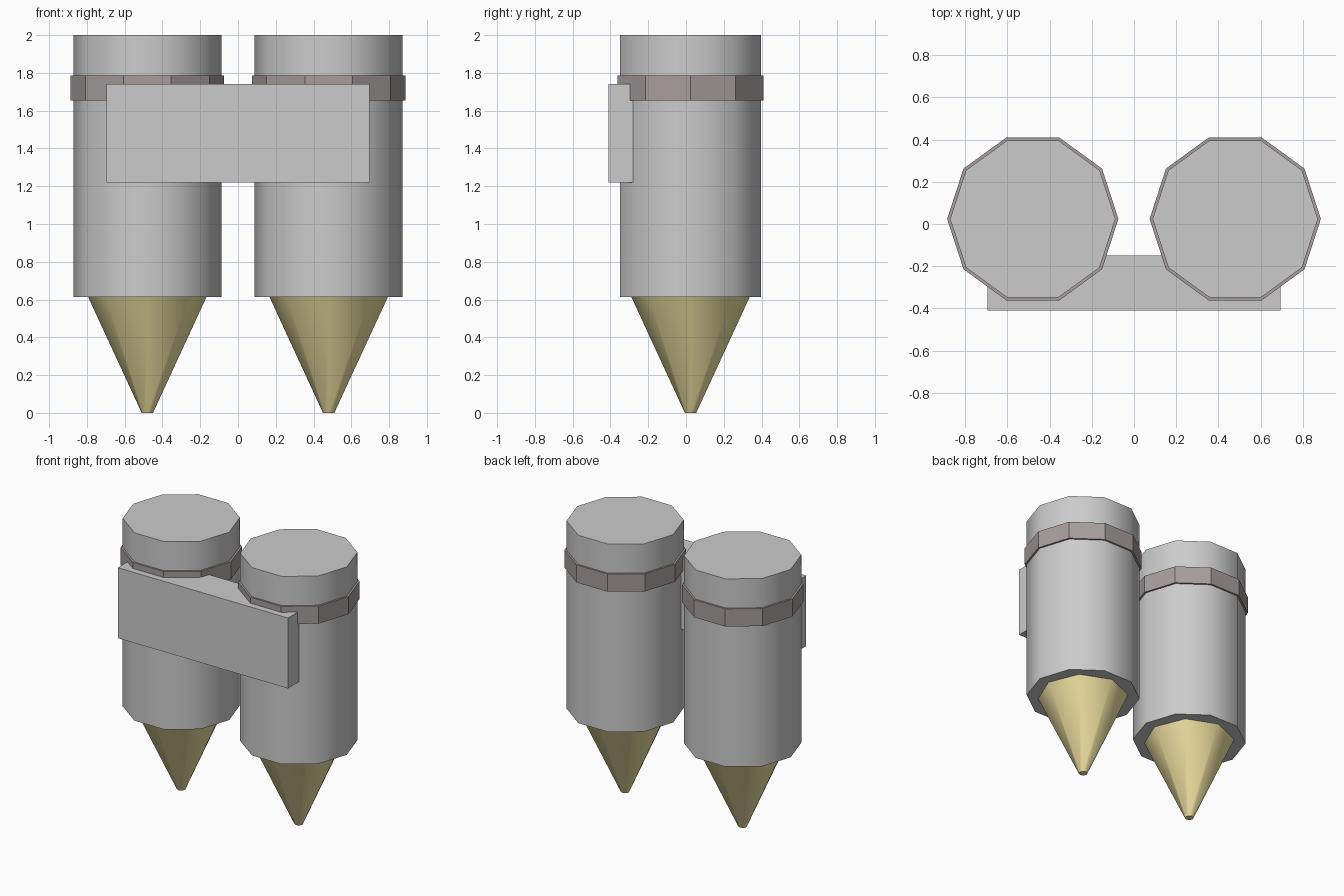
import bpy, bmesh
from math import cos, sin, pi, radians

if "Cube" in bpy.data.objects:
    bpy.data.objects.remove(bpy.data.objects["Cube"])

CX, CY = 0.48, 0.024


def material(name, rgb):
    m = bpy.data.materials.new(name)
    m.diffuse_color = (*rgb, 1)
    m.use_nodes = True
    m.node_tree.nodes["Principled BSDF"].inputs["Base Color"].default_value = m.diffuse_color
    return m


gold = material("gold", (0.85, 0.74, 0.35))
dark = material("dark_band", (0.38, 0.34, 0.33))


def finish(bm, name, loc, mat=None, smooth=False):
    bmesh.ops.recalc_face_normals(bm, faces=bm.faces[:])
    me = bpy.data.meshes.new(name)
    bm.to_mesh(me)
    bm.free()
    ob = bpy.data.objects.new(name, me)
    ob.location = loc
    bpy.context.collection.objects.link(ob)
    if mat:
        me.materials.append(mat)
    if smooth:
        bpy.ops.object.select_all(action='DESELECT')
        ob.select_set(True)
        bpy.context.view_layer.objects.active = ob
        bpy.ops.object.shade_smooth_by_angle(angle=radians(50))
    return ob


def lathe(name, x, profile, sides, mat=None, ring=False, smooth=False):
    """Spin a (radius, z) profile; ring closes the section, otherwise cap the ends."""
    bm = bmesh.new()
    loops = [[bm.verts.new((r * cos(2 * pi * i / sides), r * sin(2 * pi * i / sides), z))
              for i in range(sides)] for r, z in profile]
    pairs = list(zip(loops, loops[1:]))
    if ring:
        pairs.append((loops[-1], loops[0]))
    else:
        bm.faces.new(loops[0])
        bm.faces.new(loops[-1])
    for a, b in pairs:
        for i in range(sides):
            j = (i + 1) % sides
            bm.faces.new((a[i], a[j], b[j], b[i]))
    return finish(bm, name, (x, CY, 0), mat, smooth)


for side, x in (("left", -CX), ("right", CX)):
    # ten-sided barrel
    lathe(f"{side}_barrel", x, [(0.392, 0.613), (0.392, 2.0)], 10, smooth=True)
    # band around the barrel
    lathe(f"{side}_band", x, [(0.38, 1.655), (0.406, 1.655), (0.406, 1.785), (0.38, 1.785)],
          10, dark, ring=True)
    # eight-sided tapered tip
    lathe(f"{side}_tip", x, [(0.03, 0.0), (0.313, 0.613)], 8, gold, smooth=True)

# bracket plate joining both barrels
bm = bmesh.new()
bmesh.ops.create_cube(bm, size=1)
bmesh.ops.scale(bm, vec=(1.39, 0.26, 0.52), verts=bm.verts)
finish(bm, "bracket", (0, -0.28, 1.481))
